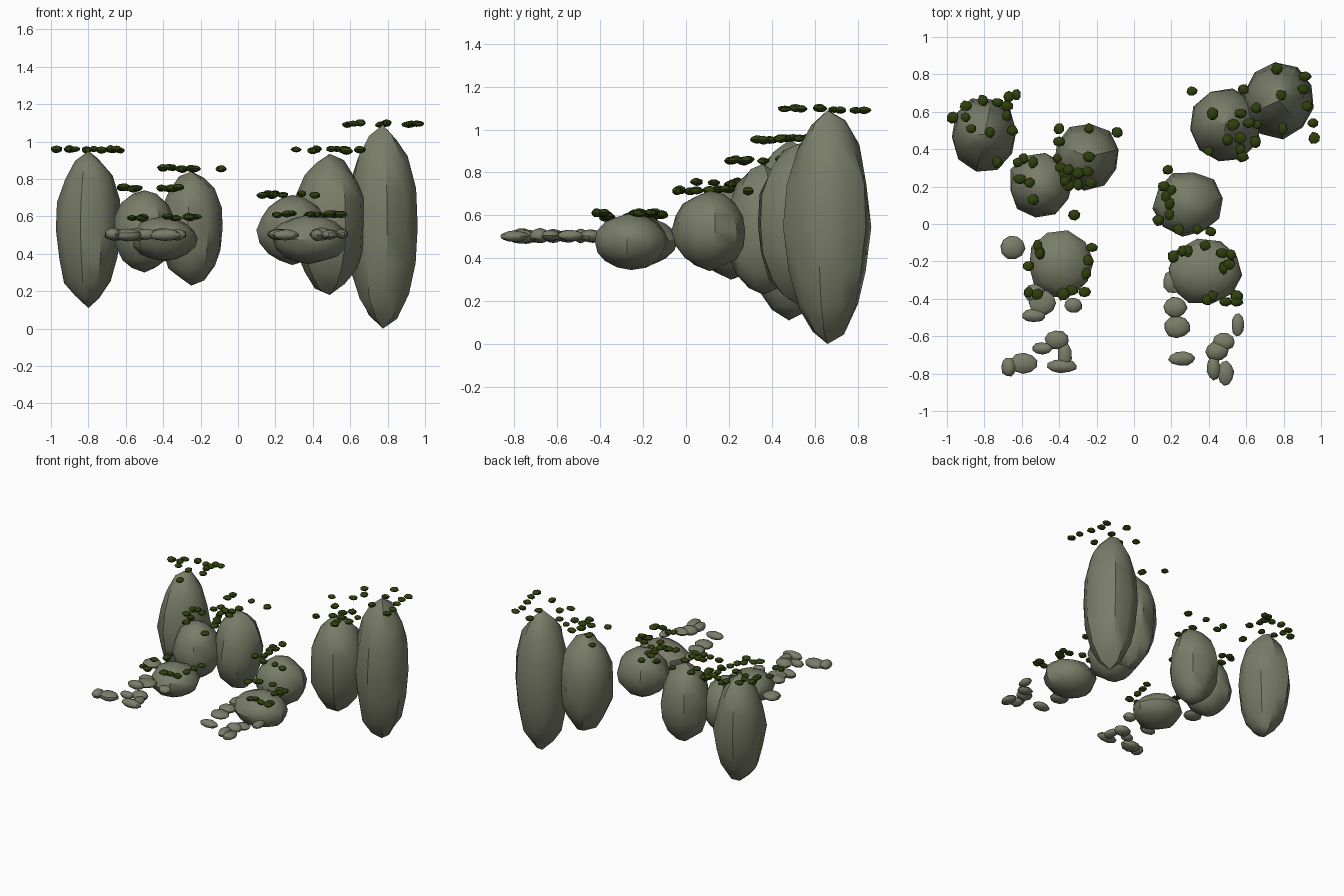
import bpy, bmesh, math, random
from mathutils import Vector

if "Cube" in bpy.data.objects:
    bpy.data.objects.remove(bpy.data.objects["Cube"])

random.seed(5)


def material(name, rgb):
    m = bpy.data.materials.new(name)
    m.diffuse_color = (*rgb, 1)
    m.use_nodes = True
    m.node_tree.nodes["Principled BSDF"].inputs["Base Color"].default_value = m.diffuse_color
    return m


STONE = material("grey green stone", (0.195, 0.205, 0.14))
MOSS = material("dark green moss", (0.028, 0.05, 0.004))


def finish(bm, name, mat, angle):
    me = bpy.data.meshes.new(name)
    bm.to_mesh(me)
    bm.free()
    me.materials.append(mat)
    ob = bpy.data.objects.new(name, me)
    bpy.context.collection.objects.link(ob)
    bpy.ops.object.select_all(action='DESELECT')
    ob.select_set(True)
    bpy.context.view_layer.objects.active = ob
    bpy.ops.object.shade_smooth_by_angle(angle=math.radians(angle))


def blob(bm, centre, size, noise, segs, rings, full=1.0):
    """Lumpy ellipsoid with pointed poles, added to bm; full < 1 makes it boxier."""
    verts = bmesh.ops.create_uvsphere(bm, u_segments=segs, v_segments=rings, radius=1)["verts"]
    turn = random.uniform(0, math.tau / segs)
    c, s = math.cos(turn), math.sin(turn)
    for v in verts:
        x, y, z = v.co
        r = math.hypot(x, y)
        if abs(z) > 0.99:
            k, h = 1.0, 1.0
        else:
            k = r ** (full - 1) * (0.985 + random.uniform(-noise, noise))
            h = 0.95 + random.uniform(-noise, noise)
        v.co = Vector((centre[0] + (x * c - y * s) * k * size[0],
                       centre[1] + (x * s + y * c) * k * size[1],
                       centre[2] + z * h * size[2]))


def rock(name, x, y, rx, ry, z0, z1, moss_z, tufts):
    """One boulder and its flat cap of moss tufts (offsets from its centre, in hundredths)."""
    bm = bmesh.new()
    blob(bm, (x, y, (z0 + z1) / 2), (rx, ry, (z1 - z0) / 2), 0.05, 10, 8, 0.96)
    finish(bm, name, STONE, 36)
    bm = bmesh.new()
    for dx, dy in tufts:
        size = [random.uniform(0.025, 0.036), random.uniform(0.025, 0.036), random.uniform(0.015, 0.021)]
        blob(bm, (x + dx / 100, y + dy / 100, moss_z + random.uniform(-0.006, 0.006)), size, 0.12, 8, 6)
    finish(bm, name + "_moss", MOSS, 40)


# boulders, left arm of the formation from back to front
rock("back_left_boulder", -0.80, 0.48, 0.177, 0.20, 0.11, 0.95, 0.957,
     [(-1, 18), (7, 17), (13, 20), (17, 21), (-10, 15), (-17, 9), (-10, 9), (12, 10),
      (15, 2), (3, 1), (-7, 3), (7, -15), (12, 15)])
rock("inner_left_boulder", -0.25, 0.36, 0.18, 0.18, 0.23, 0.84, 0.857,
     [(-15, 15), (1, 15), (16, 13), (-15, 8), (1, 0), (0, -8), (-10, -7), (-12, -13),
      (-5, -15), (2, -14), (-5, -9)])
rock("middle_left_boulder", -0.50, 0.21, 0.175, 0.178, 0.30, 0.74, 0.752,
     [(-9, 14), (-4, 12), (9, 14), (14, 3), (18, -16), (-11, 3), (-6, 1), (-4, -8),
      (11, 9), (13, 6), (-12, 12), (15, 0)])
rock("front_left_boulder", -0.395, -0.215, 0.175, 0.18, 0.36, 0.60, 0.593,
     [(17, 9), (15, 2), (-12, 10), (-11, 6), (-17, -1), (-17, -15), (-12, -16), (2, -16),
      (6, -14), (13, -15), (14, -5)])

# boulders, right arm
rock("back_right_boulder", 0.775, 0.66, 0.198, 0.205, 0.0, 1.09, 1.095,
     [(-19, 6), (-1, 17), (14, 13), (13, 6), (1, 3), (15, -3), (18, -12), (19, -20),
      (-12, -4), (2, -15), (-16, -12)])
rock("inner_right_boulder", 0.49, 0.53, 0.20, 0.205, 0.18, 0.935, 0.956,
     [(-18, 18), (-7, 6), (8, 6), (4, 0), (1, -8), (8, -13), (16, -9), (17, 0), (-9, -14),
      (9, -17), (8, -7)])
rock("middle_right_boulder", 0.29, 0.11, 0.188, 0.178, 0.34, 0.715, 0.718,
     [(-11, 18), (-13, 9), (-10, 0), (-10, -6), (-16, -9), (-5, -14), (5, -14), (12, -15),
      (-12, 4), (-9, 7)])
rock("front_right_boulder", 0.38, -0.255, 0.205, 0.178, 0.345, 0.61, 0.612,
     [(-17, 8), (-9, 11), (0, 14), (9, 10), (14, 9), (10, 2), (13, 4), (17, -13), (11, -16),
      (4, -13), (1, -15), (-12, 11), (17, -16)])


def pebbles(name, spots):
    """Loose flat stones: x, y, half width, half depth."""
    bm = bmesh.new()
    for x, y, rx, ry in spots:
        blob(bm, (x, y, 0.503 + random.uniform(-0.004, 0.004)),
             (rx, ry, random.uniform(0.026, 0.036)), 0.06, 10, 8)
    finish(bm, name, STONE, 40)


pebbles("left_pebbles", [
    (-0.65, -0.125, 0.067, 0.064), (-0.535, -0.49, 0.067, 0.036), (-0.49, -0.42, 0.077, 0.07),
    (-0.325, -0.435, 0.05, 0.042), (-0.53, -0.37, 0.06, 0.05), (-0.41, -0.62, 0.066, 0.052),
    (-0.49, -0.665, 0.057, 0.032), (-0.37, -0.70, 0.038, 0.072), (-0.385, -0.76, 0.082, 0.037),
    (-0.59, -0.745, 0.077, 0.057), (-0.67, -0.765, 0.042, 0.052)])
pebbles("right_pebbles", [
    (0.21, -0.31, 0.057, 0.062), (0.22, -0.445, 0.065, 0.057), (0.23, -0.55, 0.072, 0.06),
    (0.255, -0.72, 0.072, 0.039), (0.555, -0.54, 0.035, 0.062), (0.48, -0.63, 0.06, 0.047),
    (0.445, -0.68, 0.062, 0.052), (0.425, -0.77, 0.037, 0.067), (0.49, -0.80, 0.044, 0.068)])
